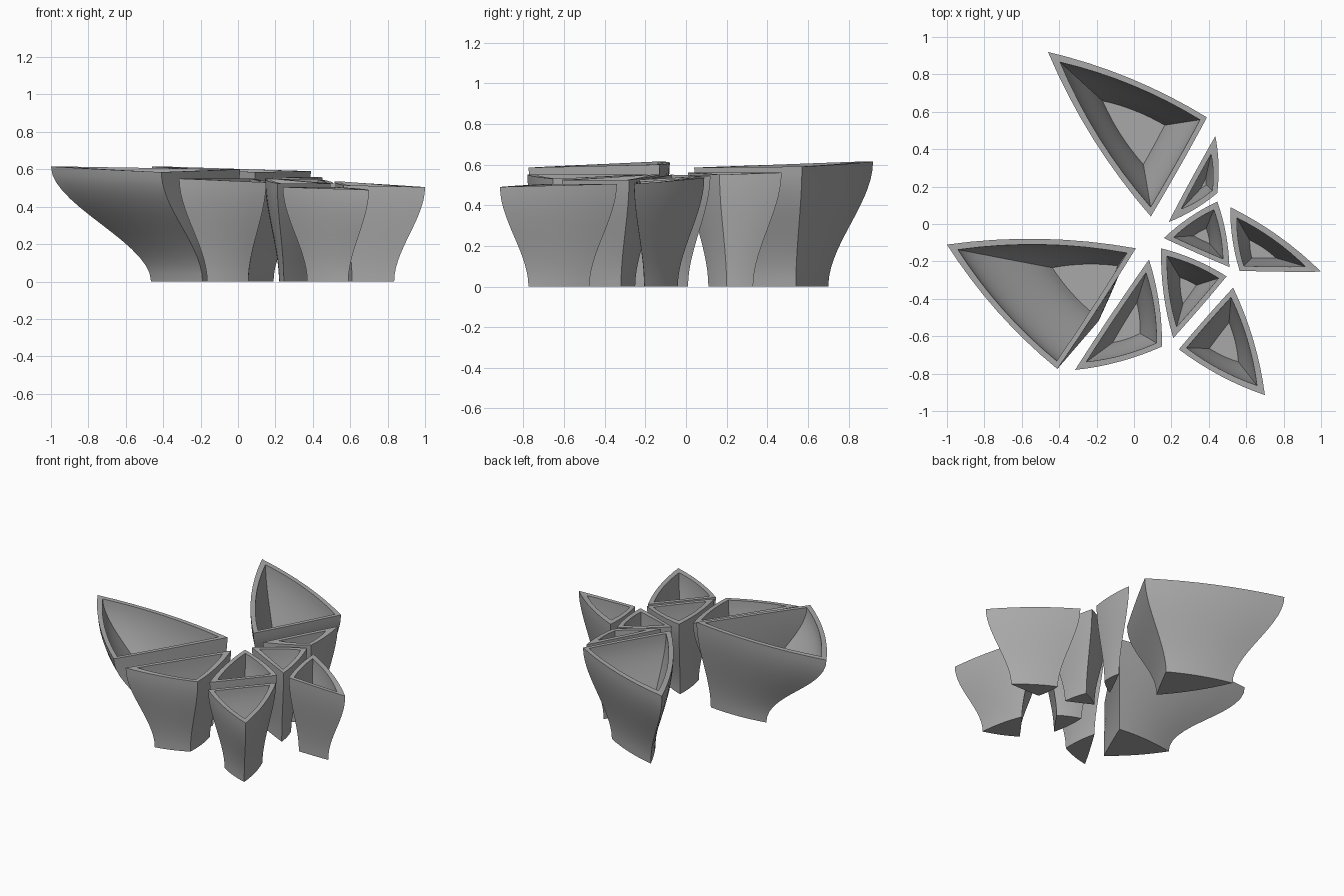
import bpy, bmesh, math
from mathutils import Vector

cube = bpy.data.objects.get("Cube")
if cube:
    bpy.data.objects.remove(cube, do_unlink=True)

grey = bpy.data.materials.new("concrete_grey")
grey.use_nodes = True
colour = (0.4, 0.4, 0.4, 1)
grey.diffuse_color = colour
grey.node_tree.nodes["Principled BSDF"].inputs["Base Color"].default_value = colour

SIDE_STEPS = 8      # points along each triangle side
RISE_STEPS = 14     # rings up the wall
WALL = 0.026        # wall thickness
FLOOR = 0.14        # inner floor, as a share of the height
BULGE = 0.04        # outward bow of the two curved sides


def inset(corners, distance):
    """Offset a triangle inwards by scaling it about its incentre."""
    a, b, c = corners
    la, lb, lc = (b - c).length, (c - a).length, (a - b).length
    perimeter = la + lb + lc
    centre = (a * la + b * lb + c * lc) / perimeter
    radius = abs((b - a).cross(c - a)) / perimeter
    return [centre + (p - centre) * (1 - distance / radius) for p in corners]


def ring(bm, corners, heights, share):
    """One triangular loop with two bowed sides; the last side is straight."""
    middle = sum(corners, Vector((0, 0))) / 3
    loop = []
    for i in range(3):
        p, q = corners[i], corners[(i + 1) % 3]
        normal = Vector((q.y - p.y, p.x - q.x))
        if normal.dot((p + q) / 2 - middle) < 0:
            normal.negate()
        bow = BULGE if i < 2 else 0.006
        for k in range(SIDE_STEPS):
            f = k / SIDE_STEPS
            xy = p.lerp(q, f) + normal * bow * 4 * f * (1 - f)
            z = heights[i] * (1 - f) + heights[(i + 1) % 3] * f
            loop.append(bm.verts.new((xy.x, xy.y, z * share)))
    return loop


def planter(name, rim, base, heights):
    """Hollow three-cornered pot that flares from base to rim in an S-curve."""
    rim = [Vector(p) for p in rim]
    base = [Vector(p) for p in base]
    bm = bmesh.new()

    def section(share, wall):
        ease = share * share * (3 - 2 * share)
        corners = [b.lerp(r, ease) for b, r in zip(base, rim)]
        return ring(bm, inset(corners, wall) if wall else corners, heights, share)

    loops = [section(i / RISE_STEPS, 0) for i in range(RISE_STEPS + 1)]
    loops += [section(1 - (1 - FLOOR) * i / RISE_STEPS, WALL)
              for i in range(RISE_STEPS + 1)]
    for low, high in zip(loops, loops[1:]):
        n = len(low)
        for i in range(n):
            j = (i + 1) % n
            bm.faces.new((low[i], low[j], high[j], high[i]))
    bm.faces.new(loops[0])
    bm.faces.new(loops[-1])
    bmesh.ops.recalc_face_normals(bm, faces=bm.faces)

    mesh = bpy.data.meshes.new(name)
    bm.to_mesh(mesh)
    bm.free()
    mesh.materials.append(grey)
    obj = bpy.data.objects.new(name, mesh)
    bpy.context.collection.objects.link(obj)
    bpy.ops.object.select_all(action="DESELECT")
    obj.select_set(True)
    bpy.context.view_layer.objects.active = obj
    bpy.ops.object.shade_smooth_by_angle(angle=math.radians(32))


# Large pots
planter("large_back_planter",
        [(.09, .04), (-.46, .92), (.39, .57)],
        [(.05, .28), (-.22, .7), (.19, .54)], (.585, .615, .59))
planter("large_side_planter",
        [(.01, -.13), (-1, -.11), (-.41, -.775)],
        [(-.05, -.2), (-.465, -.215), (-.19, -.52)], (.6, .615, .585))

# Medium pots
planter("medium_front_planter",
        [(.08, -.19), (.15, -.655), (-.315, -.78)],
        [(.03, -.35), (.055, -.6), (-.165, -.675)], (.55, .53, .55))
planter("medium_corner_planter",
        [(.53, -.34), (.7, -.915), (.24, -.67)],
        [(.52, -.475), (.59, -.775), (.37, -.675)], (.505, .49, .505))
planter("medium_side_planter",
        [(.565, -.25), (.515, .09), (1, -.255)],
        [(.61, -.205), (.59, -.04), (.835, -.205)], (.515, .535, .505))

# Small pots
planter("small_middle_planter",
        [(.495, -.28), (.145, -.13), (.21, -.61)],
        [(.365, -.32), (.22, -.25), (.245, -.49)], (.525, .55, .525))
planter("small_inner_planter",
        [(.16, -.075), (.445, .12), (.51, -.23)],
        [(.27, -.065), (.4, .01), (.44, -.15)], (.55, .545, .525))
planter("small_back_planter",
        [(.185, .01), (.445, .165), (.435, .47)],
        [(.29, .11), (.41, .2), (.4, .33)], (.56, .55, .56))
